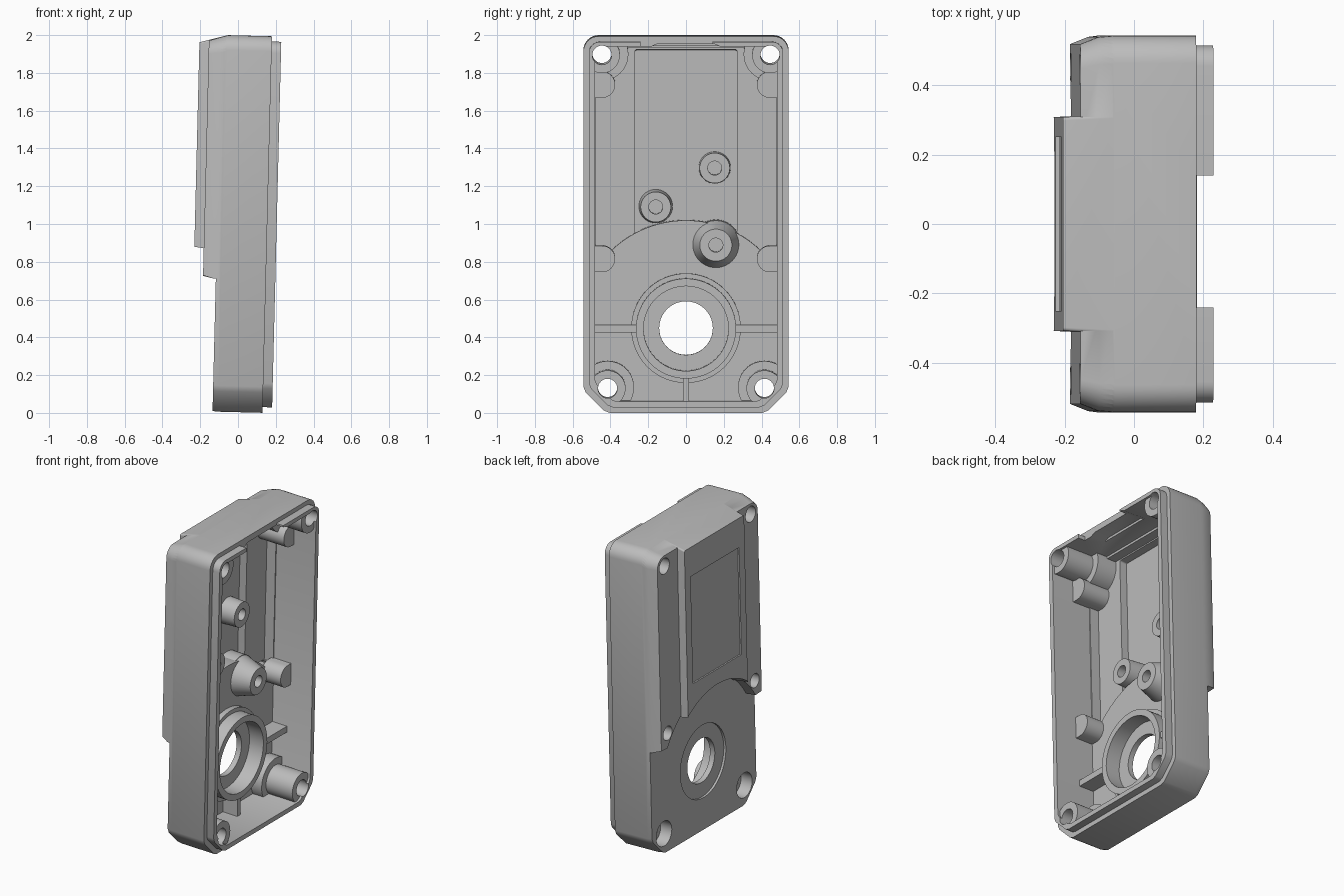
import bpy, bmesh, math
from mathutils import Matrix

if "Cube" in bpy.data.objects:
    bpy.data.objects.remove(bpy.data.objects["Cube"])

grey = bpy.data.materials.new("cast grey")
grey.use_nodes = True
colour = (0.5, 0.5, 0.5, 1)
grey.diffuse_color = colour
grey.node_tree.nodes["Principled BSDF"].inputs["Base Color"].default_value = colour

BORE_Z = 0.443
parts = []


def arc(cy, cz, r, a0, a1, n):
    angles = [math.radians(a0 + (a1 - a0) * i / n) for i in range(n + 1)]
    return [(cy + r * math.cos(a), cz + r * math.sin(a)) for a in angles]


def circle(cy, cz, r, n=40):
    return arc(cy, cz, r, 0, 360, n)[:-1]


def box(y0, y1, z0, z1):
    return [(y0, z0), (y1, z0), (y1, z1), (y0, z1)]


def outline(hw, z0, z1, r=0.08, c=0.12):
    """Case outline: softened chamfers below, rounded above."""
    half = [(hw - 1.15 * c, z0), (hw - 0.9 * c, z0 + 0.1 * c),
            (hw - 0.1 * c, z0 + 0.9 * c), (hw, z0 + 1.15 * c)]
    half += arc(hw - r, z1 - r, r, 0, 90, 8)
    return half + [(-y, z) for y, z in reversed(half)]


def arched(hw, z1, radius, zb, a, r):
    """Upper outline whose lower edge arches round the bore."""
    end = 90 - math.degrees(math.asin(a / radius))
    half = arc(0, BORE_Z, radius, 90, end, 14) + [(hw, zb)]
    half += arc(hw - r, z1 - r, r, 0, 90, 8)
    return half + [(-y, z) for y, z in reversed(half[1:])]


def loft(name, *sections):
    """Solid through (x, yz outline) sections."""
    bm = bmesh.new()
    rings = [[bm.verts.new((x, y, z)) for y, z in pts] for x, pts in sections]
    for a, b in zip(rings, rings[1:]):
        for i in range(len(a)):
            j = (i + 1) % len(a)
            bm.faces.new((a[i], a[j], b[j], b[i]))
    bm.faces.new(rings[0])
    bm.faces.new(rings[-1])
    bmesh.ops.recalc_face_normals(bm, faces=bm.faces)
    mesh = bpy.data.meshes.new(name)
    bm.to_mesh(mesh)
    bm.free()
    obj = bpy.data.objects.new(name, mesh)
    bpy.context.collection.objects.link(obj)
    mesh.materials.append(grey)
    return obj


def prism(name, x0, x1, pts):
    return loft(name, (x0, pts), (x1, pts))


def combine(obj, other, operation="DIFFERENCE"):
    """Apply a boolean and discard the helper."""
    mod = obj.modifiers.new("cut", "BOOLEAN")
    mod.operation, mod.object, mod.solver = operation, other, "EXACT"
    deps = bpy.context.evaluated_depsgraph_get()
    mesh = bpy.data.meshes.new_from_object(obj.evaluated_get(deps))
    obj.modifiers.clear()
    obj.data = mesh
    bpy.data.objects.remove(other)
    return obj


def keep(obj):
    parts.append(obj)
    return obj


def drill(obj, y, z, r, x0, x1):
    return combine(obj, prism("drill", x0, x1, circle(y, z, r)))


# Outer case: base, upper slab, raised panel and locating lip
case = keep(loft("case", (0.155, outline(0.543, 0, 1.994)),
                 (-0.08, outline(0.543, 0, 1.994)),
                 (-0.11, outline(0.539, 0.003, 1.981))))
slab = loft("slab", (-0.08, arched(0.542, 1.993, 0.525, 0.7, 0.45, 0.08)),
            (-0.125, arched(0.539, 1.98, 0.527, 0.705, 0.452, 0.08)),
            (-0.178, arched(0.518, 1.963, 0.53, 0.72, 0.454, 0.07)))
panel = loft("panel", (-0.08, arched(0.315, 1.9935, 0.52, 0.85, 0.305, 0.01)),
             (-0.228, arched(0.308, 1.953, 0.53, 0.87, 0.3, 0.01)))
lip = prism("lip", 0.1, 0.205, outline(0.514, 0.03, 1.966, 0.06, 0.11))
for piece in (slab, panel, lip):
    combine(case, piece, "UNION")

# Hollow inside with two deeper upper floors, and a shallow relief at the top
combine(case, prism("cavity", -0.075, 0.4, outline(0.482, 0.06, 1.94, 0.05, 0.1)))
combine(case, prism("upper_cavity", -0.14, 0.4,
                    arched(0.476, 1.925, 0.57, 0.855, 0.39, 0.05)))
combine(case, loft("panel_cavity", (-0.19, arched(0.27, 1.912, 0.57, 0.945, 0.26, 0.01)),
                   (0.1, arched(0.27, 1.938, 0.57, 0.945, 0.26, 0.01))))
combine(case, prism("top_relief", 0.05, 0.4, [(-0.27, 1.9), (0.27, 1.9),
                                              (0.15, 1.955), (-0.15, 1.955)]))

# Lip gap, label recess, bore and its outer recess
combine(case, prism("lip_gap", 0.155, 0.4, box(-0.24, 0.14, 1.9, 2.1)))
combine(case, prism("label_recess", -0.4, -0.218, box(-0.25, 0.25, 1.07, 1.765)))
drill(case, 0, BORE_Z, 0.235, -0.4, -0.095)
drill(case, 0, BORE_Z, 0.142, -0.4, 0.4)

# Corner bolt bosses and side pegs
for side, tag in ((1, "rear"), (-1, "front")):
    for level, y, z, base_x in (("upper", 0.445, 1.895, -0.16),
                                ("lower", 0.415, 0.13, -0.09)):
        y *= side
        for kind, r, top in (("boss", 0.095, 0.19), ("boss_foot", 0.14, 0.0)):
            boss = keep(prism(f"{tag}_{level}_{kind}", base_x, top, circle(y, z, r)))
            clip = prism("clip", -0.4, 0.4, outline(0.5, 0.043, 1.953, 0.06, 0.11))
            combine(boss, clip, "INTERSECT")
            drill(boss, y, z, 0.051, -0.4, 0.4)
            if level == "lower":
                drill(boss, y, z, 0.08, -0.4, -0.03)
        drill(case, y, z, 0.051, -0.4, 0.4)
        if level == "lower":
            drill(case, y, z, 0.08, -0.4, -0.03)
    for level, z in (("upper", 1.735), ("lower", 0.812)):
        pts = arc(0.445, z, 0.07, 90, 270, 16) + [(0.5, z - 0.07), (0.5, z + 0.07)]
        peg = keep(prism(f"{tag}_{level}_peg", -0.15 if z > 1 else -0.09, 0.05,
                         [(side * a, b) for a, b in pts]))
        if level == "lower":
            drill(peg, side * 0.45, z, 0.045, -0.4, -0.08)
    drill(case, side * 0.45, 0.812, 0.045, -0.4, -0.08)

# Bearing ring on a wider foot, with three ribs
for name, r, top in (("bearing_ring", 0.265, 0.04), ("bearing_foot", 0.29, -0.04)):
    ring = keep(prism(name, -0.085, top, circle(0, BORE_Z, r, 64)))
    drill(ring, 0, BORE_Z, 0.225, -0.06, 0.2)
    drill(ring, 0, BORE_Z, 0.142, -0.3, 0.2)
for name, pts in (("rear_rib", box(0.25, 0.49, BORE_Z - 0.02, BORE_Z + 0.02)),
                  ("front_rib", box(-0.49, -0.25, BORE_Z - 0.02, BORE_Z + 0.02)),
                  ("lower_rib", box(-0.016, 0.016, 0.05, 0.2))):
    keep(prism(name, -0.085, 0.03, pts))

# Inner screw posts
for name, y, z, r_foot, r_top, top in (
        ("upper_post", 0.152, 1.29, 0.085, 0.08, -0.085),
        ("middle_post", -0.16, 1.085, 0.09, 0.08, -0.04),
        ("lower_post", 0.158, 0.885, 0.13, 0.085, 0.04)):
    post = keep(loft(name, (-0.2 if z > 1 else -0.1, circle(y, z, r_foot)),
                     (top, circle(y, z, r_top))))
    drill(post, y, z, 0.037, top - 0.08, 0.3)

# Foot carrying the lower post down to the deeper floor
foot = keep(prism("lower_post_foot", -0.2, -0.09, circle(0.158, 0.885, 0.13)))
combine(foot, prism("clip", -0.4, 0.4, arched(0.28, 1.9, 0.555, 0.94, 0.27, 0.01)),
        "INTERSECT")

# Lean the whole case slightly and smooth the curved faces
lean = (Matrix.Translation((0, 0, 1.004)) @ Matrix.Rotation(math.atan(0.025), 4, "Y")
        @ Matrix.Translation((0, 0, -1)))
bpy.ops.object.select_all(action="DESELECT")
for obj in parts:
    obj.data.transform(lean)
    obj.select_set(True)
bpy.context.view_layer.objects.active = case
bpy.ops.object.shade_smooth_by_angle(angle=math.radians(28))
